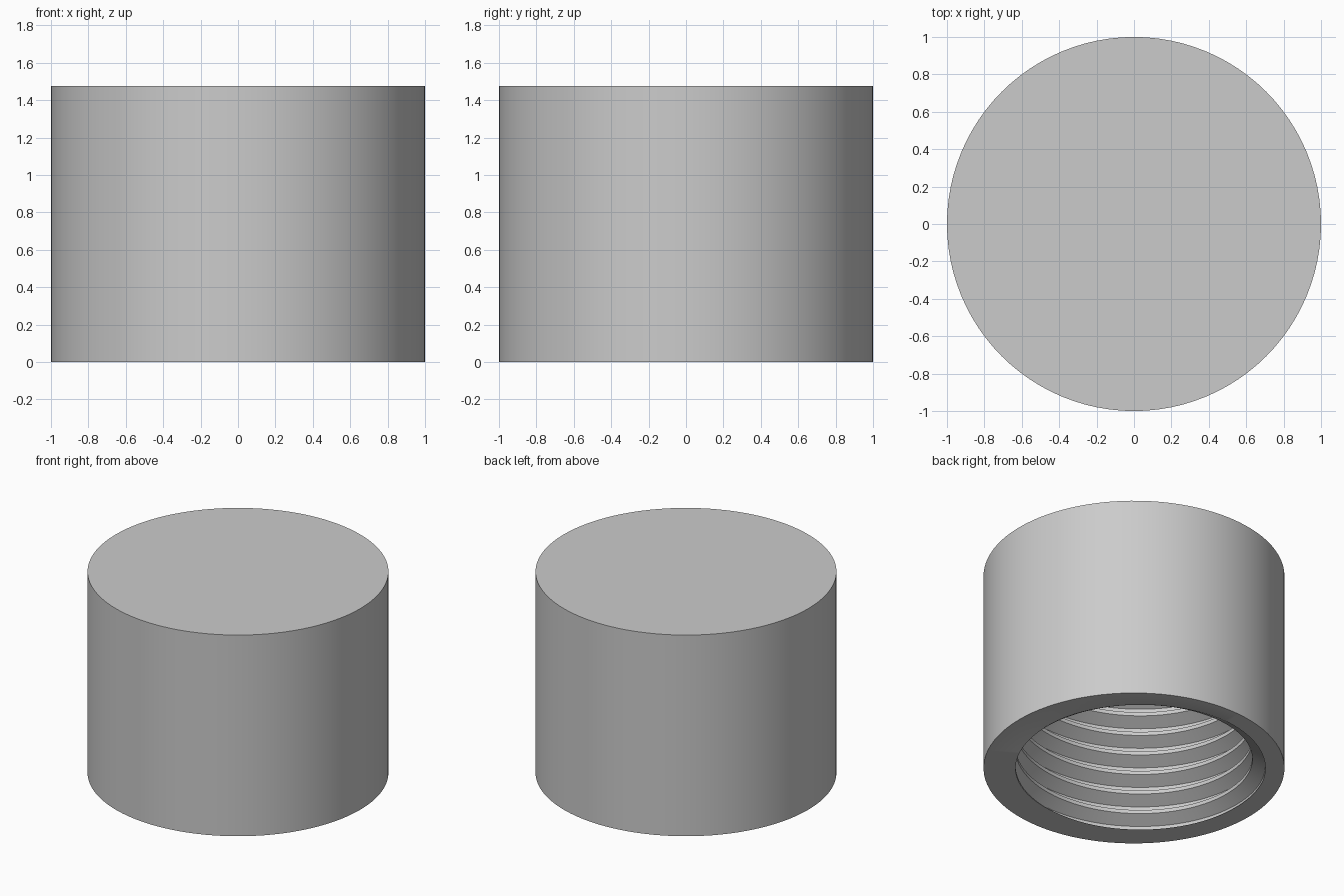
import bpy
import bmesh
from math import cos, sin, tau, radians

if "Cube" in bpy.data.objects:
    bpy.data.objects.remove(bpy.data.objects["Cube"], do_unlink=True)

HEIGHT = 1.475        # overall height
CEILING = 1.35        # inside depth, leaving a top as thick as the wall
PITCH = 0.15          # rise of the thread per turn
CREST, ROOT = 0.787, 0.873
START = radians(302)  # direction of the crest at the rim
SEGMENTS = 96

# One pitch of the thread: (fraction of pitch, radius)
PROFILE = [(-0.09, CREST), (0.09, CREST), (0.42, ROOT), (0.58, ROOT)]


def boundary_at(bm, z):
    """Open edges lying in the horizontal plane z."""
    return [e for e in bm.edges
            if e.is_boundary and all(abs(v.co.z - z) < 0.0005 for v in e.verts)]


bm = bmesh.new()

# Right-handed internal thread: sweep the profile around, rising one pitch per turn
rows = [((turn + u) * PITCH, r)
        for turn in range(-2, int(CEILING / PITCH) + 3) for u, r in PROFILE]
columns = []
for i in range(SEGMENTS + 1):
    t = i / SEGMENTS
    a = START + tau * t
    columns.append([bm.verts.new((r * cos(a), r * sin(a), z + PITCH * t))
                    for z, r in rows])
for c, d in zip(columns, columns[1:]):
    for j in range(len(rows) - 1):
        bm.faces.new((c[j], c[j + 1], d[j + 1], d[j]))
bmesh.ops.remove_doubles(bm, verts=bm.verts[:], dist=0.0001)

# Trim the thread flat at the rim and at the ceiling
for z, direction in ((0, -1), (CEILING, 1)):
    bmesh.ops.bisect_plane(bm, geom=bm.verts[:] + bm.edges[:] + bm.faces[:],
                           dist=0.0001, plane_co=(0, 0, z),
                           plane_no=(0, 0, direction), clear_outer=True)
bmesh.ops.remove_doubles(bm, verts=bm.verts[:], dist=0.0002)

# Close the inside with a flat ceiling
bmesh.ops.triangle_fill(bm, use_beauty=True, edges=boundary_at(bm, CEILING),
                        normal=(0, 0, -1))

# Outer wall and top disc
rim_inner = boundary_at(bm, 0)
angles = [tau * i / SEGMENTS for i in range(SEGMENTS)]
low, high = ([bm.verts.new((cos(a), sin(a), z)) for a in angles] for z in (0, HEIGHT))
for i in range(SEGMENTS):
    k = (i + 1) % SEGMENTS
    bm.faces.new((low[i], low[k], high[k], high[i]))
bm.faces.new(high)

# Flat rim between the outer wall and the thread
rim_outer = [bm.edges.get((low[i], low[i - 1])) for i in range(SEGMENTS)]
bmesh.ops.triangle_fill(bm, use_beauty=True, edges=rim_inner + rim_outer,
                        normal=(0, 0, -1))
bmesh.ops.recalc_face_normals(bm, faces=bm.faces[:])

mesh = bpy.data.meshes.new("threaded_cap")
bm.to_mesh(mesh)
bm.free()
cap = bpy.data.objects.new("threaded_cap", mesh)
bpy.context.collection.objects.link(cap)

# Plain grey material
grey = bpy.data.materials.new("plain_grey")
grey.use_nodes = True
colour = (0.6, 0.6, 0.6, 1)
grey.diffuse_color = colour
for node in grey.node_tree.nodes:
    if node.type == "BSDF_PRINCIPLED":
        node.inputs["Base Color"].default_value = colour
mesh.materials.append(grey)

# Smooth round walls, crisp edges
bpy.ops.object.select_all(action="DESELECT")
cap.select_set(True)
bpy.context.view_layer.objects.active = cap
bpy.ops.object.shade_smooth_by_angle(angle=radians(30))
